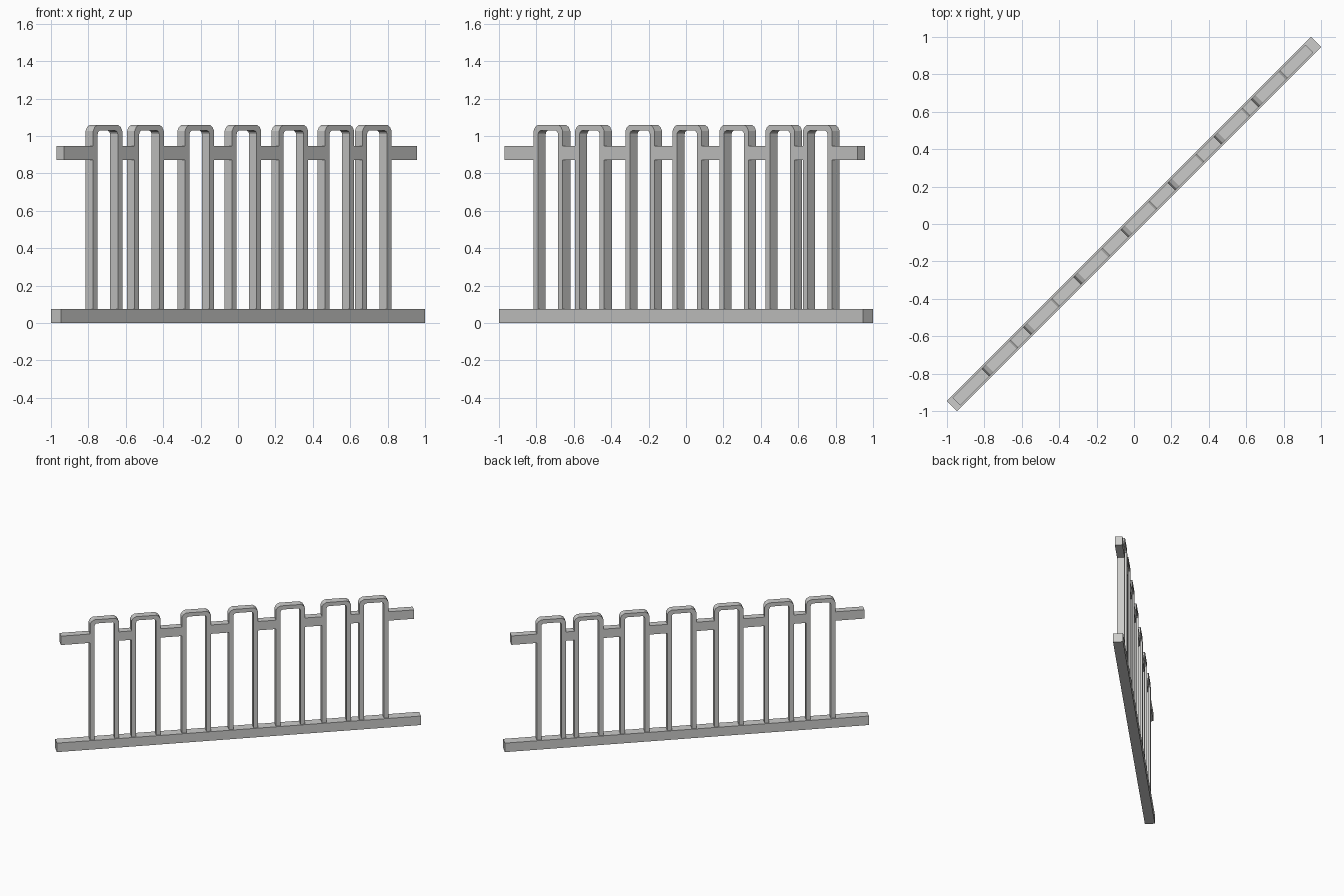
import bpy, bmesh, math
from mathutils import Matrix

if "Cube" in bpy.data.objects:
    bpy.data.objects.remove(bpy.data.objects["Cube"])

R2 = math.sqrt(2)
TURN = Matrix.Rotation(math.radians(45), 4, 'Z')  # fence runs along the diagonal

metal = bpy.data.materials.new("grey_metal")
metal.diffuse_color = (0.60, 0.60, 0.59, 1)
metal.use_nodes = True
metal.node_tree.nodes["Principled BSDF"].inputs["Base Color"].default_value = metal.diffuse_color


def extrude_profile(name, points, depth):
    """Solid from an (along, height) outline, centred on the fence line."""
    bm = bmesh.new()
    face = bm.faces.new([bm.verts.new((s, -depth / 2, z)) for s, z in points])
    out = bmesh.ops.extrude_face_region(bm, geom=[face])
    moved = [v for v in out["geom"] if isinstance(v, bmesh.types.BMVert)]
    bmesh.ops.translate(bm, verts=moved, vec=(0, depth, 0))
    bmesh.ops.recalc_face_normals(bm, faces=bm.faces)
    bm.transform(TURN)
    mesh = bpy.data.meshes.new(name)
    bm.to_mesh(mesh)
    bm.free()
    mesh.materials.append(metal)
    obj = bpy.data.objects.new(name, mesh)
    bpy.context.collection.objects.link(obj)


def bar(name, s0, s1, z0, z1, depth):
    extrude_profile(name, [(s0, z0), (s1, z0), (s1, z1), (s0, z1)], depth)


BASE_TOP, DEPTH = 0.074, 0.058
HALF, LEG = 0.110, 0.034

# Ground beam
BASE_LEN = 2 * R2 - 0.076
bar("base_beam", -BASE_LEN / 2, BASE_LEN / 2, 0, BASE_TOP, 0.076)

# Hoops: two legs joined by a top with bevelled corners
outer = [(HALF, BASE_TOP), (HALF, 1.027), (HALF - 0.012, 1.048), (HALF - 0.033, 1.06)]
i = HALF - LEG
inner = [(i, BASE_TOP), (i, 1.010), (i - 0.005, 1.022), (i - 0.017, 1.029)]


def arch(side):
    return side + [(-s, z) for s, z in reversed(side)]


centres = [c * R2 for c in (-0.717, -0.495, -0.226, 0.026, 0.277, 0.523, 0.723)]
for n, c in enumerate(centres, 1):
    outline = arch(outer) + arch(inner)[::-1]
    extrude_profile(f"hoop_{n}", [(c + s, z) for s, z in outline], DEPTH)

# Upper rail pieces, only between the hoops and at both ends
starts = [-0.95 * R2] + [c + HALF for c in centres]
ends = [c - HALF for c in centres] + [0.937 * R2]
for n, (s0, s1) in enumerate(zip(starts, ends), 1):
    bar(f"upper_rail_{n}", s0, s1, 0.873, 0.946, DEPTH)
